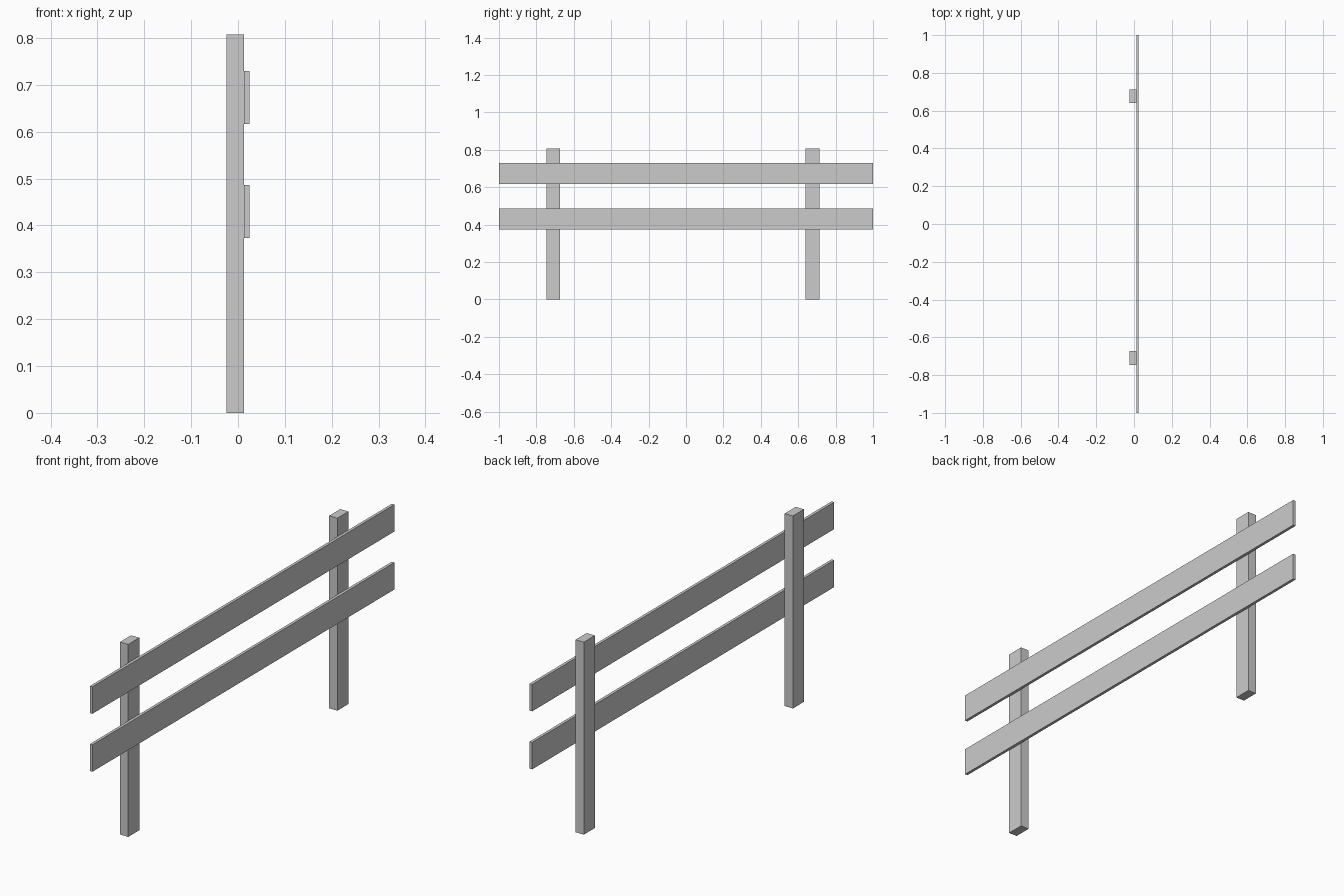
import bpy

if "Cube" in bpy.data.objects:
    bpy.data.objects.remove(bpy.data.objects["Cube"])


def box(name, x, y, z):
    """Box spanning the given (min, max) ranges."""
    spans = (x, y, z)
    bpy.ops.mesh.primitive_cube_add(size=1, location=[(a + b) / 2 for a, b in spans])
    obj = bpy.context.object
    obj.name = name
    obj.scale = [b - a for a, b in spans]
    bpy.ops.object.transform_apply(location=False, rotation=False, scale=True)
    return obj


# Upright posts
for name, y in (("front_post", -0.709), ("back_post", 0.676)):
    box(name, (-0.025, 0.013), (y - 0.0365, y + 0.0365), (0, 0.807))

# Horizontal rails fixed to the outer face of the posts
for name, z in (("lower_rail", 0.43), ("upper_rail", 0.673)):
    box(name, (0.013, 0.025), (-1, 1), (z - 0.0565, z + 0.0565))
